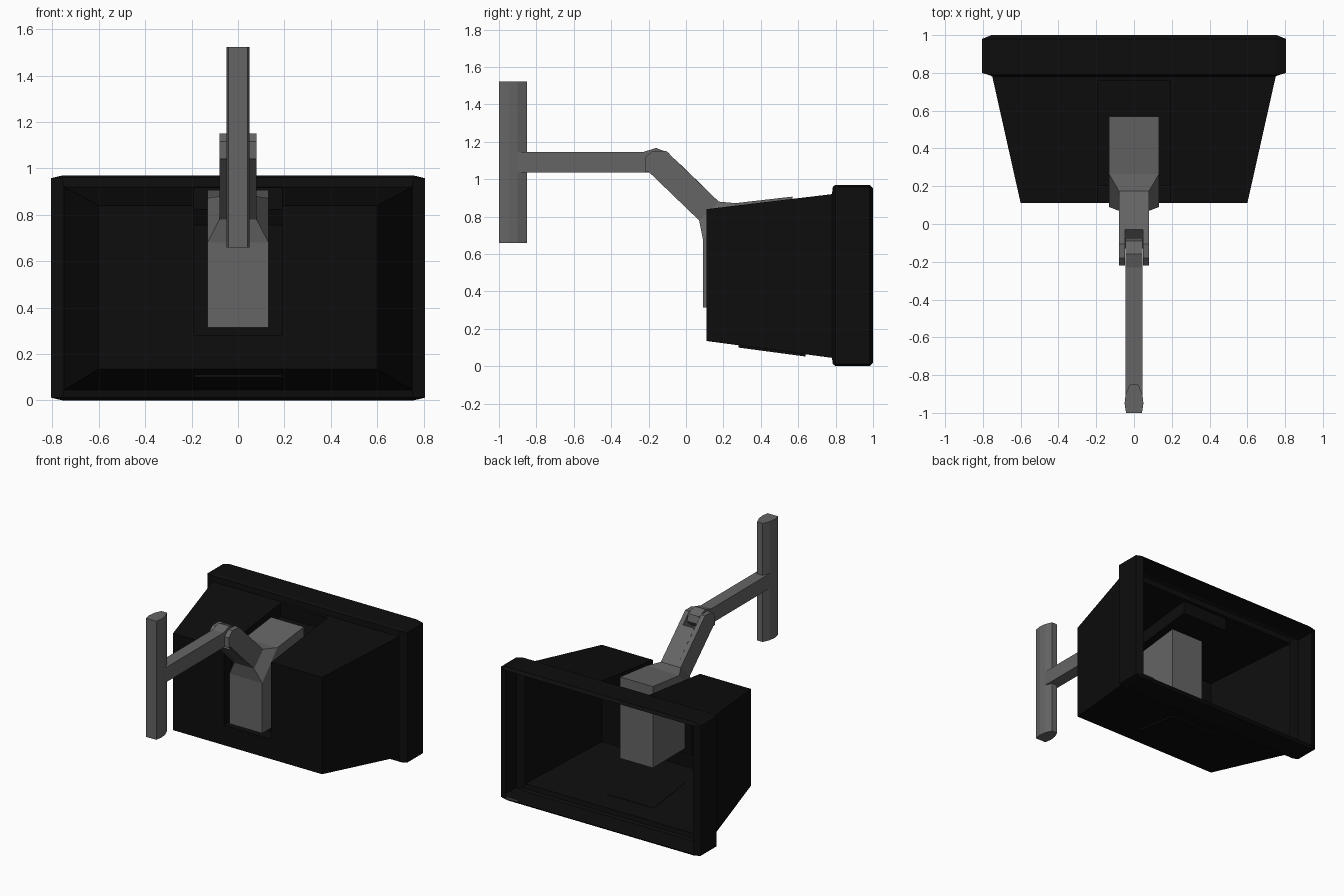
import bpy, bmesh

if "Cube" in bpy.data.objects:
    bpy.data.objects.remove(bpy.data.objects["Cube"])


def material(name, col):
    m = bpy.data.materials.new(name)
    m.diffuse_color = (*col, 1)
    m.use_nodes = True
    m.node_tree.nodes["Principled BSDF"].inputs["Base Color"].default_value = m.diffuse_color
    return m


BLACK = material("black plastic", (0.004, 0.004, 0.004))
GREY = material("grey metal", (0.13, 0.13, 0.13))


def finish(bm, name, mat):
    bmesh.ops.remove_doubles(bm, verts=bm.verts, dist=0.0005)
    bmesh.ops.recalc_face_normals(bm, faces=bm.faces)
    me = bpy.data.meshes.new(name)
    bm.to_mesh(me)
    bm.free()
    me.materials.append(mat)
    ob = bpy.data.objects.new(name, me)
    bpy.context.collection.objects.link(ob)
    return ob


def face(bm, pts):
    return bm.faces.new([bm.verts.new(p) for p in pts])


def loft(bm, rings, caps=(True, True)):
    loops = [[bm.verts.new(p) for p in r] for r in rings]
    n = len(loops[0])
    for a, b in zip(loops, loops[1:]):
        for i in range(n):
            j = (i + 1) % n
            bm.faces.new((a[i], a[j], b[j], b[i]))
    for use, l in zip(caps, (loops[0], loops[-1])):
        if use:
            bm.faces.new(l)


def prism(name, profile, x0, x1, mat):
    """Extrude a (y, z) profile from x0 to x1."""
    bm = bmesh.new()
    loft(bm, [[(x, y, z) for y, z in profile] for x in (x0, x1)])
    return finish(bm, name, mat)


def ring(y, hx, z0, z1, cx=0.0, cz=0.0):
    """Rectangle with clipped corners, standing across y."""
    return [(-hx + cx, y, z0), (hx - cx, y, z0), (hx, y, z0 + cz), (hx, y, z1 - cz),
            (hx - cx, y, z1), (-hx + cx, y, z1), (-hx, y, z1 - cz), (-hx, y, z0 + cz)]


# Front frame of the set, open towards +y
bm = bmesh.new()
loft(bm, [ring(0.78, 0.75, 0.045, 0.92),
          ring(0.785, 0.757, 0.012, 0.96),
          ring(0.80, 0.805, 0.0, 0.97, 0.05, 0.012),
          ring(0.98, 0.805, 0.0, 0.97, 0.05, 0.012),
          ring(1.0, 0.755, 0.018, 0.952)], caps=(False, False))
finish(bm, "screen_frame", BLACK)

# Tapered rear shell
bm = bmesh.new()
corners = [(-1, 0), (1, 0), (1, 1), (-1, 1)]
loft(bm, [[(s * hx, y, (z0, z1)[t]) for s, t in corners]
          for y, hx, z0, z1 in ((0.11, 0.6, 0.135, 0.84), (0.78, 0.75, 0.045, 0.92))],
     caps=(True, False))

# Channel across the back and top of the shell for the bracket
W, ZB, YE = 0.19, 0.28, 0.76
for co, no in (((W, 0, 0), (1, 0, 0)), ((-W, 0, 0), (1, 0, 0)),
               ((0, 0, ZB), (0, 0, 1)), ((0, YE, 0), (0, 1, 0))):
    bmesh.ops.bisect_plane(bm, geom=bm.verts[:] + bm.edges[:] + bm.faces[:],
                           plane_co=co, plane_no=no, dist=1e-5)
cut = []
for f in bm.faces:
    c = f.calc_center_median()
    on_back = c.y < 0.1105 and c.z > ZB
    on_top = c.z > 0.839 and c.y < YE
    if abs(c.x) < W and (on_back or on_top):
        cut.append(f)
bmesh.ops.delete(bm, geom=cut, context='FACES')
outer = [(0.11, ZB), (0.11, 0.84), (YE, 0.9176)]
inner = [(0.20, ZB), (0.20, 0.757), (YE, 0.823)]
path = [outer[0]] + inner + [outer[2]]
for a, b in zip(path, path[1:]):
    face(bm, [(-W, *a), (W, *a), (W, *b), (-W, *b)])
for x in (-W, W):
    for i in (0, 1):
        face(bm, [(x, *outer[i]), (x, *outer[i + 1]), (x, *inner[i + 1]), (x, *inner[i])])
finish(bm, "rear_shell", BLACK)

# Raised panel under the shell
prism("bottom_panel", [(0.28, 0.115), (0.28, 0.100), (0.64, 0.052), (0.64, 0.066)],
      -W, W, BLACK)

# Small indicator strip on the lower corner of the frame
prism("indicator", [(0.985, 0.018), (0.985, 0.026), (1.0, 0.026), (1.0, 0.018)],
      0.66, 0.75, GREY)

# Bracket block sunk into the channel
prism("bracket_block", [(0.09, 0.315), (0.09, 0.68), (0.265, 0.872), (0.57, 0.907), (0.57, 0.315)],
      -0.132, 0.132, GREY)

# Flared neck between block and lower arm
bm = bmesh.new()
loft(bm, [[(s * hx, *(lo, hi)[t]) for s, t in corners]
          for hx, lo, hi in ((0.132, (0.09, 0.68), (0.265, 0.872)),
                             (0.08, (0.07, 0.78), (0.175, 0.88)))])
finish(bm, "bracket_neck", GREY)

# Lower arm: solid middle with two cheeks forming a fork
prism("lower_arm_core", [(-0.03, 1.08), (0.175, 0.88), (0.07, 0.78), (-0.13, 0.98)],
      -0.047, 0.047, GREY)
for name, s in (("left", -1), ("right", 1)):
    prism("fork_cheek_" + name,
          [(-0.22, 1.04), (-0.22, 1.115), (-0.18, 1.15), (-0.105, 1.15),
           (0.175, 0.88), (0.07, 0.78), (-0.20, 1.04)],
          s * 0.047, s * 0.08, GREY)

# Horizontal arm ending in the fork
prism("upper_arm", [(-0.9, 1.037), (-0.9, 1.145), (-0.23, 1.145), (-0.16, 1.167),
                    (-0.09, 1.14), (-0.075, 1.09), (-0.12, 1.045), (-0.18, 1.037)],
      -0.044, 0.044, GREY)

# Upright wall rail
section = [(-0.042, -1.0), (0.042, -1.0), (0.05, -0.95), (0.044, -0.90),
           (0.022, -0.85), (-0.022, -0.85), (-0.044, -0.90), (-0.05, -0.95)]
bm = bmesh.new()
loft(bm, [[(x, y, z) for x, y in section] for z in (0.66, 1.523)])
finish(bm, "wall_rail", GREY)
